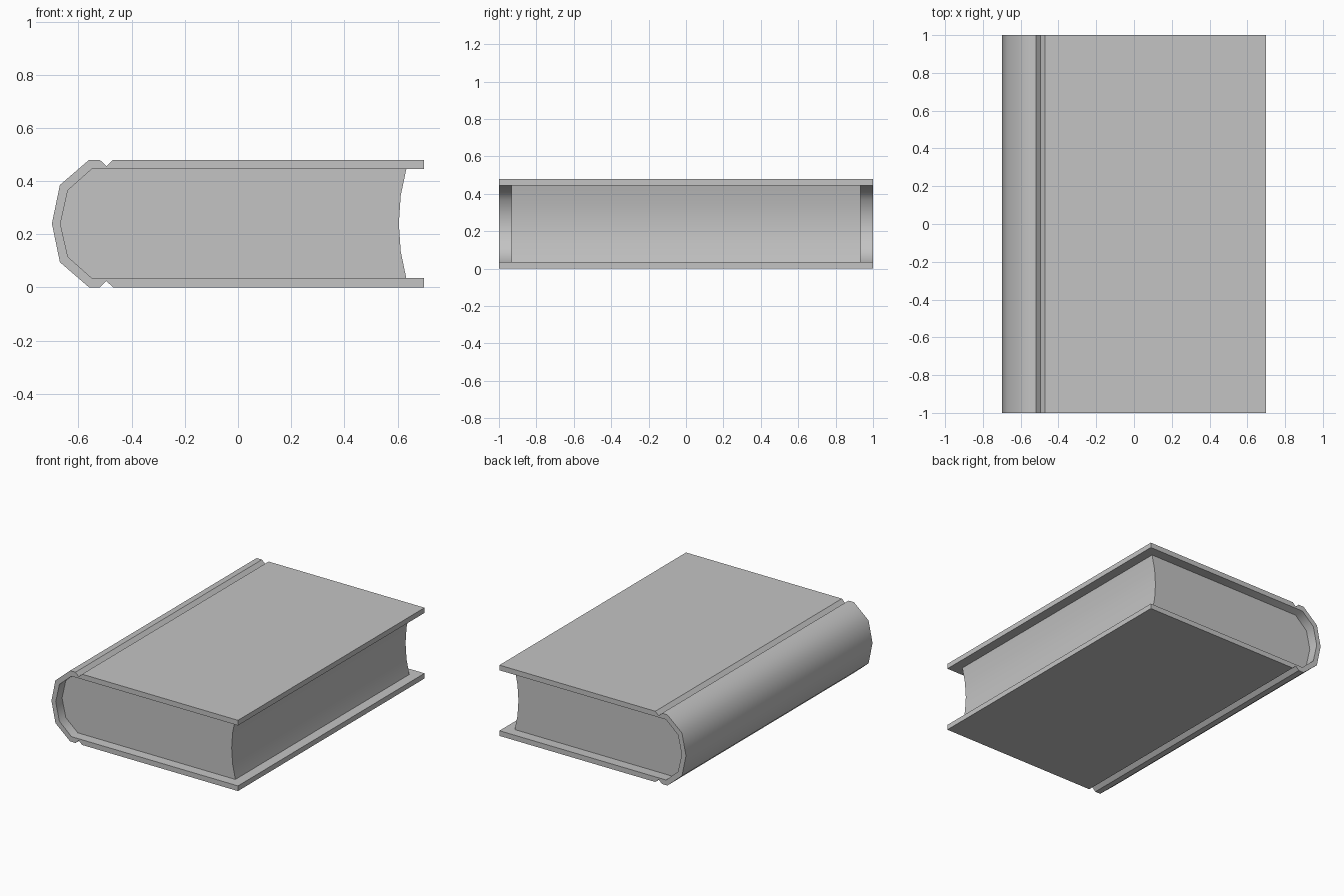
import bpy, bmesh, math

cube = bpy.data.objects.get("Cube")
if cube:
    bpy.data.objects.remove(cube, do_unlink=True)

MID = 0.24  # height of the book's horizontal mirror plane

grey = bpy.data.materials.new("plain grey")
grey.use_nodes = True
colour = (0.55, 0.55, 0.55, 1)
grey.diffuse_color = colour
grey.node_tree.nodes["Principled BSDF"].inputs["Base Color"].default_value = colour


def mirrored(half):
    """Continue an upper half profile below the middle, in reverse order."""
    return half + [(x, 2 * MID - z) for x, z in reversed(half) if z != MID]


def extrude_profile(name, profile, half_length):
    """Sweep a closed x-z profile along y, with smooth curved sides."""
    bm = bmesh.new()
    face = bm.faces.new([bm.verts.new((x, -half_length, z)) for x, z in profile])
    swept = bmesh.ops.extrude_face_region(bm, geom=[face], use_keep_orig=True)
    verts = [v for v in swept["geom"] if isinstance(v, bmesh.types.BMVert)]
    bmesh.ops.translate(bm, verts=verts, vec=(0, 2 * half_length, 0))
    bmesh.ops.recalc_face_normals(bm, faces=bm.faces)
    mesh = bpy.data.meshes.new(name)
    bm.to_mesh(mesh)
    bm.free()
    mesh.materials.append(grey)
    obj = bpy.data.objects.new(name, mesh)
    bpy.context.collection.objects.link(obj)
    bpy.ops.object.select_all(action="DESELECT")
    obj.select_set(True)
    bpy.context.view_layer.objects.active = obj
    bpy.ops.object.shade_smooth_by_angle(angle=math.radians(42))
    return obj


# Half profiles: cover outside with hinge groove, cover inside, fore edge
outer = [(0.7, 0.48), (-0.47, 0.48), (-0.495, 0.456), (-0.52, 0.48),
         (-0.56, 0.48), (-0.67, 0.385), (-0.7, MID)]
inner = [(0.7, 0.445), (-0.55, 0.445), (-0.64, 0.365), (-0.668, MID)]
fore_edge = [(0.633, 0.445), (0.612, 0.345), (0.605, MID)]

# Cover: both boards and the rounded spine in one piece
extrude_profile("cover", mirrored(outer) + mirrored(inner)[::-1], 1.0)

# Page block: fills the cover, with a hollow fore edge
extrude_profile("pages", mirrored(inner[1:]) + mirrored(fore_edge)[::-1], 0.932)
